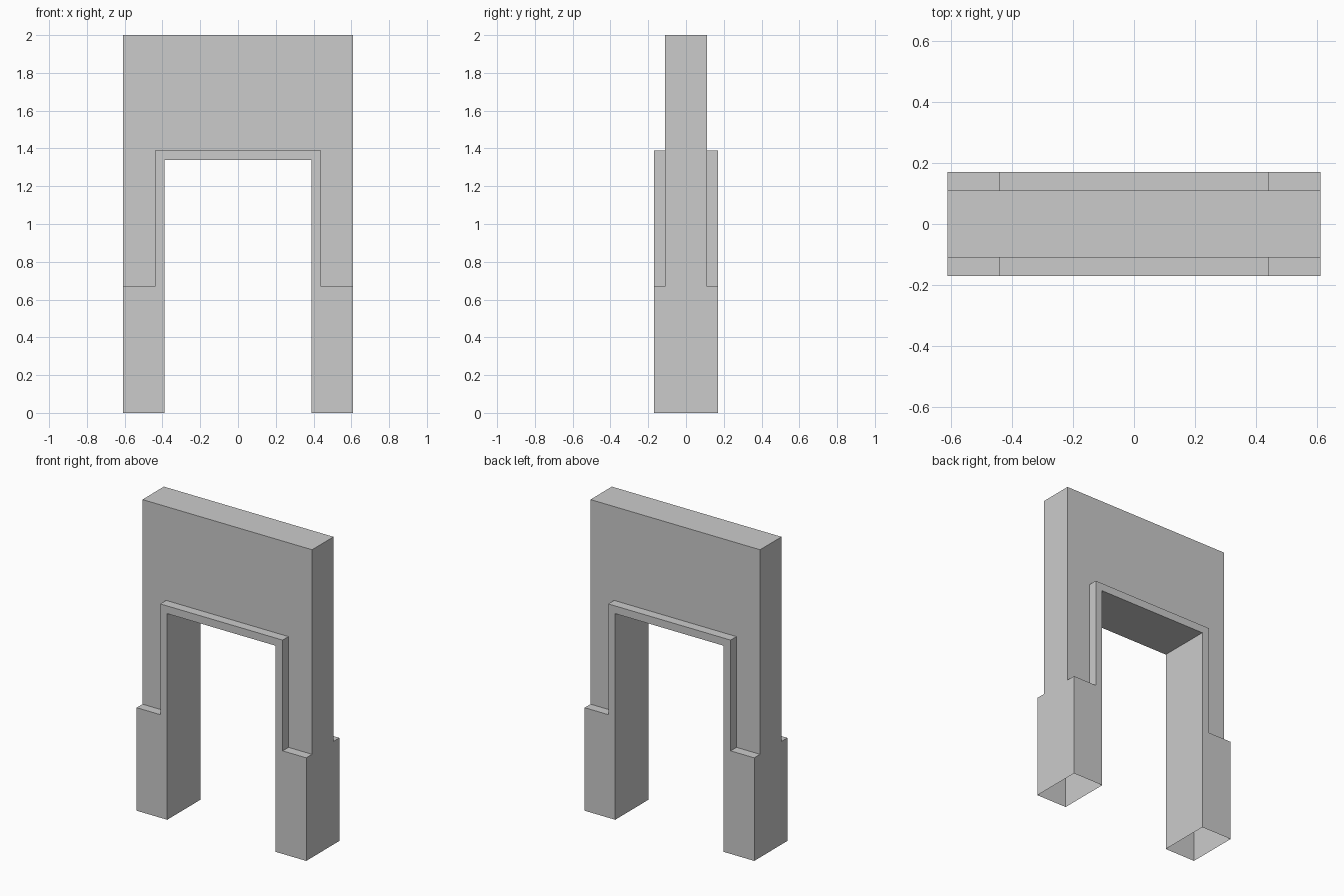
import bpy, bmesh

if "Cube" in bpy.data.objects:
    bpy.data.objects.remove(bpy.data.objects["Cube"])

WALL, TRIM = 0.11, 0.17          # half depths
HALF_W, TOP, STEP = 0.61, 2.0, 0.67

def mirrored(points):
    """Right-hand path continued to the left side."""
    return points + [(-x, z) for x, z in reversed(points)]

ledge = mirrored([(HALF_W, STEP), (0.44, STEP), (0.44, 1.39)])
jamb = mirrored([(0.39, 0), (0.39, 1.34)])

bm = bmesh.new()

def face(points):
    bm.faces.new([bm.verts.new(p) for p in points])

def strip(path, y0, y1):
    for (xa, za), (xb, zb) in zip(path, path[1:]):
        face([(xa, y0, za), (xb, y0, zb), (xb, y1, zb), (xa, y1, za)])

# Front and back: recessed wall, raised trim with plinths, and the ledge between
wall = ledge + [(-HALF_W, TOP), (HALF_W, TOP)]
trim = ledge + [(-HALF_W, 0)] + jamb[::-1] + [(HALF_W, 0)]
for s in (-1, 1):
    face([(x, s * WALL, z) for x, z in wall])
    face([(x, s * TRIM, z) for x, z in trim])
    strip(ledge, s * WALL, s * TRIM)

# Inside of the opening and the top
strip(jamb, -TRIM, TRIM)
strip([(-HALF_W, TOP), (HALF_W, TOP)], -WALL, WALL)

# Stepped outer ends; the leg bottoms stay open
end = mirrored([(TRIM, 0), (TRIM, STEP), (WALL, STEP), (WALL, TOP)])
for s in (-1, 1):
    face([(s * HALF_W, y, z) for y, z in end])

bmesh.ops.remove_doubles(bm, verts=bm.verts, dist=0.0005)
bmesh.ops.recalc_face_normals(bm, faces=bm.faces)
mesh = bpy.data.meshes.new("doorway")
bm.to_mesh(mesh)
bm.free()
doorway = bpy.data.objects.new("doorway", mesh)
bpy.context.collection.objects.link(doorway)
